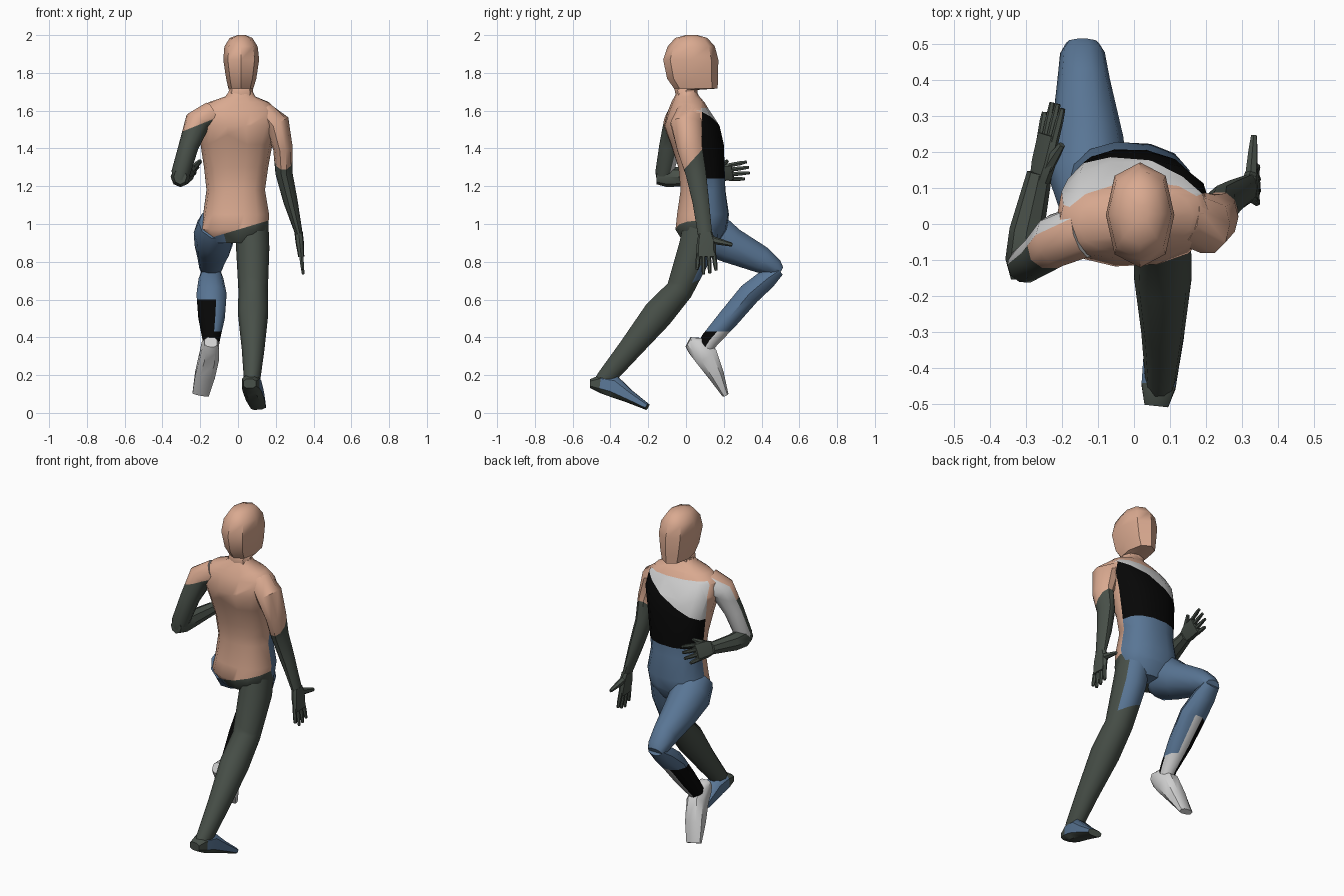
import bpy, bmesh, math
from mathutils import Vector as V

NAMES = ["skin", "charcoal", "blue", "black", "pale_grey"]
RGB = [(.70, .40, .28), (.065, .08, .066), (.10, .18, .30), (.002, .002, .002), (.64, .64, .64)]
MATS = []
for n, c in zip(NAMES, RGB):
    m = bpy.data.materials.new(n)
    m.diffuse_color = (*c, 1)
    MATS.append(m)
SKIN, DARK, BLUE, BLACK, PALE = range(5)


def loft(name, secs, sides=10, paint=DARK, ref=(1, 0, 0), flat=None, yaw=(0, 0),
         power=1.0, cuts=(), turn=0.0):
    """Skin rings (x, y, z, r_u, r_v); cut on colour planes; colour by rule."""
    bm = bmesh.new()
    pts = [V(s[:3]) for s in secs]
    rings = []
    for i, s in enumerate(secs):
        k = i / (len(secs) - 1)
        a = pts[max(i - 1, 0)]
        b = pts[min(i + 1, len(pts) - 1)]
        t = V(flat) if flat else (b - a).normalized()
        ang = math.radians(yaw[0] + (yaw[1] - yaw[0]) * k)
        r = V((math.cos(ang), math.sin(ang), 0)) if flat else V(ref)
        u = (r - t * r.dot(t)).normalized()
        v = t.cross(u)
        ring = []
        for j in range(sides):
            q = 2 * math.pi * (j + turn) / sides
            c, d = math.cos(q), math.sin(q)
            c = math.copysign(abs(c) ** power, c)
            d = math.copysign(abs(d) ** power, d)
            ring.append(bm.verts.new(pts[i] + u * c * s[3] + v * d * s[4]))
        rings.append(ring)
    for r0, r1 in zip(rings, rings[1:]):
        for j in range(sides):
            n = (j + 1) % sides
            bm.faces.new((r0[j], r0[n], r1[n], r1[j]))
    bm.faces.new(rings[0][::-1])
    bm.faces.new(rings[-1])
    for co, no in cuts:
        bmesh.ops.bisect_plane(bm, geom=bm.verts[:] + bm.edges[:] + bm.faces[:],
                               plane_co=co, plane_no=no)
    bmesh.ops.recalc_face_normals(bm, faces=bm.faces[:])
    bm.normal_update()
    for f in bm.faces:
        f.material_index = paint(f.calc_center_median(), f.normal) if callable(paint) else paint
    me = bpy.data.meshes.new(name)
    bm.to_mesh(me)
    bm.free()
    for m in MATS:
        me.materials.append(m)
    ob = bpy.data.objects.new(name, me)
    bpy.context.collection.objects.link(ob)
    bpy.ops.object.select_all(action='DESELECT')
    ob.select_set(True)
    bpy.context.view_layer.objects.active = ob
    bpy.ops.object.shade_smooth_by_angle(angle=math.radians(42))
    return ob


# Torso: skin back, blue belly, black chest, pale band sloping to one shoulder
def torso_paint(c, n):
    if c.z > 1.615:
        return SKIN
    if c.y < .085 - .1 * max(0, c.z - 1.45):
        if c.z < .97 + .3 * c.x:
            return DARK if c.x > -.06 else BLUE
        return SKIN
    if c.z < 1.24:
        return BLUE
    return PALE if c.z > 1.50 + .5 * c.x else BLACK


loft("torso", [(-.02, .08, .90, .12, .09), (-.02, .08, .97, .18, .135), (-.01, .09, 1.05, .175, .138),
               (-.012, .09, 1.18, .155, .12), (-.01, .082, 1.30, .17, .125), (-.008, .06, 1.42, .19, .142),
               (0, .03, 1.52, .215, .148), (0, .015, 1.60, .21, .108), (.005, .01, 1.645, .16, .085),
               (.012, .005, 1.675, .08, .065), (.015, .005, 1.70, .065, .05)],
     14, torso_paint, flat=(0, 0, 1), yaw=(-6, 9), power=.85,
     cuts=[((0, 0, 1.615), (0, 0, 1)), ((0, .085, 0), (0, 1, 0)), ((0, 0, 1.24), (0, 0, 1)),
           ((0, 0, 1.50), (-.5, 0, 1)), ((0, 0, .97), (-.3, 0, 1))])

# Head and neck
loft("head", [(.013, .005, 1.66, .07, .055), (.015, .0, 1.71, .063, .06), (.015, .052, 1.717, .066, .115),
              (.017, .035, 1.77, .080, .135), (.017, .025, 1.87, .095, .146), (.016, .028, 1.94, .088, .125),
              (.016, .028, 1.985, .06, .085), (.02, .03, 2.0, .02, .03)],
     8, SKIN, flat=(0, 0, 1), power=.85)

# Straight arm (right, hanging)
loft("right_arm", [(.14, .02, 1.575, .07, .08), (.205, 0, 1.53, .07, .085), (.238, .02, 1.40, .052, .07),
                   (.243, .052, 1.27, .045, .057), (.278, .078, 1.12, .038, .046), (.322, .10, .95, .02, .04)],
     10, lambda c, n: SKIN if c.z > 1.30 + 1.1 * c.y else DARK,
     cuts=[((0, 0, 1.30), (0, -1.1, 1))])


# Bent arm (left)
def upper_paint(c, n):
    if n.y > .25 or (n.x < -.75 and n.y > 0):
        return PALE
    return SKIN if c.z > 1.50 + .4 * (c.x + .27) else DARK


loft("left_upper_arm", [(-.14, -.02, 1.575, .07, .08), (-.215, -.045, 1.54, .07, .075),
                        (-.262, -.085, 1.41, .053, .06), (-.303, -.115, 1.27, .05, .05),
                        (-.308, -.12, 1.22, .035, .035)],
     10, upper_paint, cuts=[((-.27, 0, 1.50), (-.4, 0, 1))])
loft("left_forearm", [(-.306, -.155, 1.25, .035, .04), (-.305, -.10, 1.25, .052, .055),
                      (-.298, -.02, 1.25, .048, .05), (-.262, .14, 1.265, .035, .035)], 8, DARK)


# Hands: flat palm, four fingers, thumb
def hand(side, wrist, d, s, thumb):
    w, d, s = V(wrist), V(d).normalized(), V(s).normalized()
    at = lambda a, b, rs, rn: (*(w + d * a + s * b), rs, rn)
    loft(side + "_palm", [at(-.01, 0, .036, .022), at(.04, .003, .05, .022), at(.12, 0, .052, .016)],
         8, DARK, ref=s, power=.7)
    for i in range(4):
        b = (i - 1.5) * .027
        ln = (.185, .212, .208, .195)[i]
        loft(f"{side}_finger_{i + 1}", [at(.10, b, .012, .012), at(.16, b * 1.15, .012, .011),
                                        at(ln, b * 1.25, .008, .008)], 6, DARK, ref=s)
    p, q = w + d * .03 + s * .03, V(thumb)
    mid = p.lerp(q, .6)
    loft(side + "_thumb", [(*p, .022, .018), (*mid, .015, .014), (*q, .01, .009)], 6, DARK, ref=d)


hand("right", (.322, .103, .945), (.11, .03, -1), (0, 1, .05), (.333, .245, .89))
hand("left", (-.26, .13, 1.265), (.2, 1, .1), (.45, 0, .85), (-.2, .22, 1.335))

# Trailing leg (right): charcoal with blue front of hip
loft("right_leg", [(.07, .09, 1.03, .09, .10), (.078, .055, .87, .088, .10), (.08, -.035, .65, .078, .075),
                   (.08, -.15, .52, .08, .085), (.08, -.30, .335, .06, .065), (.075, -.42, .19, .045, .052),
                   (.07, -.45, .155, .04, .045)],
     10, lambda c, n: BLUE if c.z > .76 and n.y > .45 else DARK, cuts=[((0, 0, .76), (.5, 0, 1))])
loft("right_foot", [(.062, -.505, .155, .035, .025), (.068, -.45, .155, .05, .052),
                    (.075, -.385, .14, .052, .06), (.09, -.30, .087, .052, .036), (.108, -.205, .032, .042, .018)],
     8, lambda c, n: BLUE if n.z > -.3 and c.y > -.455 else DARK, power=.7, turn=.5)

# Raised leg (left): blue thigh
loft("left_thigh", [(-.11, .06, 1.0, .10, .10), (-.125, .13, .95, .11, .125), (-.13, .24, .885, .10, .10),
                    (-.14, .40, .81, .073, .075), (-.143, .475, .765, .062, .05), (-.143, .503, .75, .045, .025)],
     10, BLUE)


# Raised shin: blue top and inside, black outside and rear, pale front
def shin_paint(c, n):
    if c.z > .60:
        return BLUE
    if n.x > .35 and c.z > .43:
        return BLUE
    if n.x < -.35 or n.y < -.2:
        return BLACK
    return PALE


loft("left_shin", [(-.143, .495, .755, .05, .03), (-.143, .43, .71, .066, .055), (-.14, .335, .63, .08, .062),
                   (-.14, .225, .50, .07, .058), (-.142, .125, .385, .046, .05), (-.145, .10, .345, .042, .045)],
     10, shin_paint, cuts=[((0, 0, .60), (0, 0, 1)), ((0, 0, .43), (0, 0, 1))])
loft("left_foot", [(-.143, .012, .375, .035, .03), (-.146, .05, .355, .048, .055), (-.152, .107, .300, .054, .066),
                   (-.175, .16, .20, .056, .044), (-.198, .207, .098, .046, .018)],
     8, PALE, power=.7, turn=.5)
